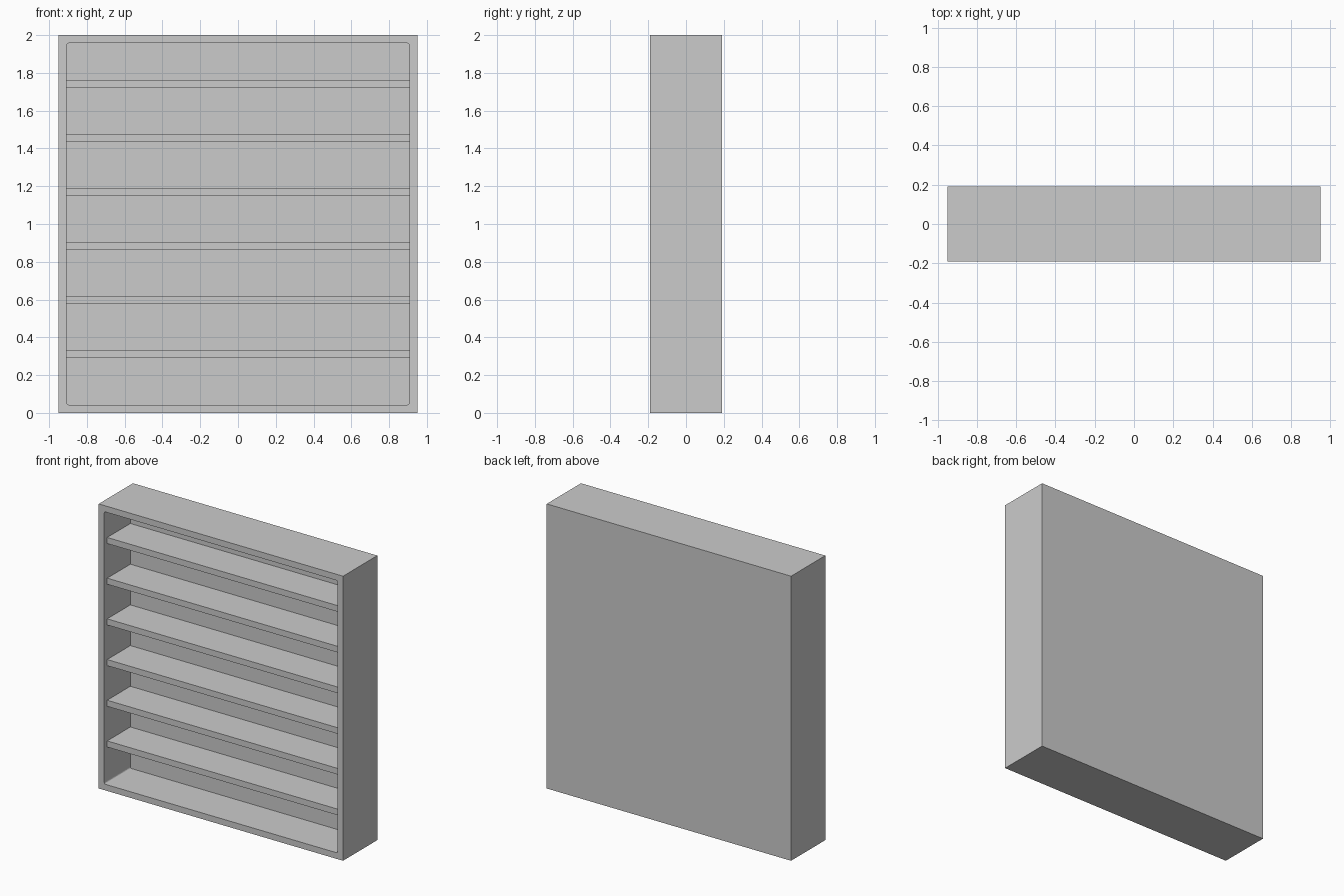
import bpy, bmesh

if "Cube" in bpy.data.objects:
    bpy.data.objects.remove(bpy.data.objects["Cube"])

W, D, H = 1.90, 0.38, 2.0      # outer size
T = 0.043                      # board thickness
BACK_Y = 0.10                  # front face of the back panel
RECESS = 0.033                 # shelf setback from the front


def box(name, x0, x1, y0, y1, z0, z1, round_y=0.0):
    """Box from bounds; optionally rounds the four edges along y."""
    bm = bmesh.new()
    bmesh.ops.create_cube(bm, size=1)
    for v in bm.verts:
        v.co = (x1 if v.co.x > 0 else x0,
                y1 if v.co.y > 0 else y0,
                z1 if v.co.z > 0 else z0)
    if round_y:
        edges = [e for e in bm.edges
                 if abs(e.verts[0].co.y - e.verts[1].co.y) > 1e-4]
        bmesh.ops.bevel(bm, geom=edges, offset=round_y, segments=3,
                        profile=0.5, affect='EDGES')
    bmesh.ops.recalc_face_normals(bm, faces=bm.faces)
    mesh = bpy.data.meshes.new(name)
    bm.to_mesh(mesh)
    bm.free()
    obj = bpy.data.objects.new(name, mesh)
    bpy.context.collection.objects.link(obj)
    return obj


# Outer case with a pocket open to the front
case = box("case", -W/2, W/2, -D/2, D/2, 0, H)
cutter = box("pocket_cutter", -W/2 + T, W/2 - T, -D/2 - 0.1, BACK_Y,
             T, H - T, round_y=0.01)
cutter.hide_render = True
mod = case.modifiers.new("pocket", 'BOOLEAN')
mod.operation = 'DIFFERENCE'
mod.solver = 'EXACT'
mod.object = cutter
bpy.context.view_layer.objects.active = case
case.select_set(True)
bpy.ops.object.modifier_apply(modifier=mod.name)
bpy.data.objects.remove(cutter)

# Six evenly spaced shelves
for i in range(6):
    z = 0.29 + i * 0.286
    box(f"shelf_{i + 1}", -W/2 + T, W/2 - T, -D/2 + RECESS, BACK_Y, z, z + T)
